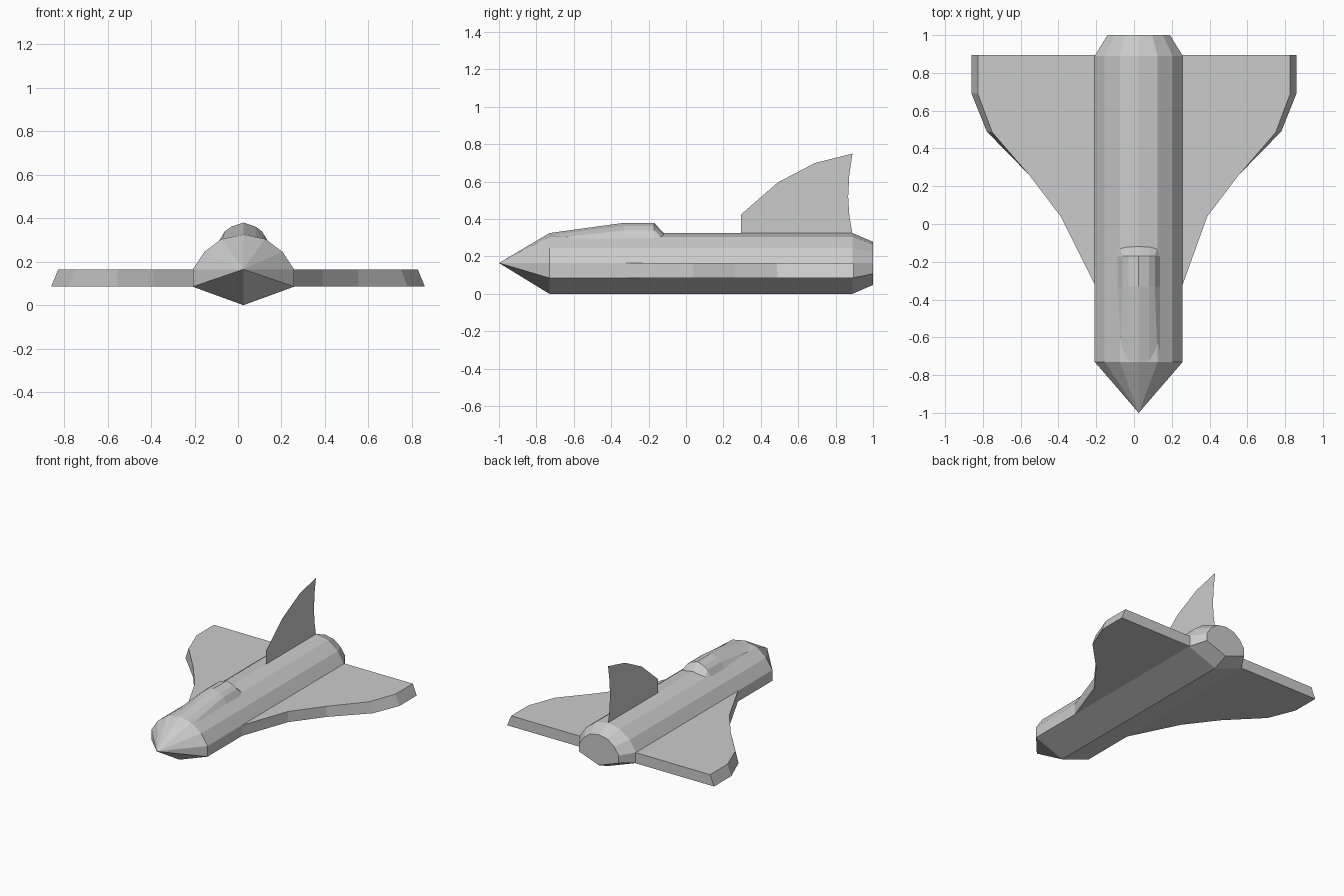
import bpy, bmesh

if "Cube" in bpy.data.objects:
    bpy.data.objects.remove(bpy.data.objects["Cube"])

CX = 0.025  # fuselage centre line


def finish(name, bm):
    bmesh.ops.remove_doubles(bm, verts=bm.verts, dist=1e-4)
    bmesh.ops.recalc_face_normals(bm, faces=bm.faces)
    mesh = bpy.data.meshes.new(name)
    bm.to_mesh(mesh)
    bm.free()
    obj = bpy.data.objects.new(name, mesh)
    bpy.context.collection.objects.link(obj)
    return obj


def loft(name, rings):
    """Skin equal-length closed rings and cap both ends (a pointed end collapses)."""
    bm = bmesh.new()
    vs = [[bm.verts.new(p) for p in r] for r in rings]
    n = len(vs[0])
    for a, b in zip(vs, vs[1:]):
        for i in range(n):
            j = (i + 1) % n
            pts = (a[i], a[j], b[j], b[i])
            bm.faces.new(pts)
    for r in (vs[0], vs[-1]):
        if (r[0].co - r[n // 2].co).length > 1e-3:
            bm.faces.new(r)
    return finish(name, bm)


def mirrored(half):
    """Right half profile (first and last on the centre) to a closed ring."""
    return half + [(-x, z) for x, z in half[-2:0:-1]]


# Fuselage: pointed nose, straight hull, tapered tail
hull = mirrored([(0, 0), (0.233, 0.085), (0.233, 0.165), (0.18, 0.245),
                 (0.10, 0.305), (0, 0.325)])


def hull_ring(y, s):
    return [(CX + x * s, y, 0.165 + (z - 0.165) * s) for x, z in hull]


bm = bmesh.new()
rings = [[bm.verts.new(p) for p in hull_ring(y, s)]
         for y, s in ((-0.73, 1), (0.89, 1), (1.0, 0.71))]
tip = bm.verts.new((CX, -1.0, 0.165))
n = len(hull)
for i in range(n):
    j = (i + 1) % n
    bm.faces.new((tip, rings[0][i], rings[0][j]))
    for a, b in zip(rings, rings[1:]):
        bm.faces.new((a[i], a[j], b[j], b[i]))
bm.faces.new(rings[-1])
finish("fuselage", bm)

# Cockpit canopy: low at the front, raised at the back
low = mirrored([(0, 0.26), (0.117, 0.26), (0.117, 0.288), (0.10, 0.295),
                (0.055, 0.313), (0, 0.325)])
high = mirrored([(0, 0.26), (0.117, 0.26), (0.117, 0.288), (0.085, 0.34),
                 (0.055, 0.362), (0, 0.38)])
loft("canopy", [[(CX + x, y, z) for x, z in sec]
                for y, sec in ((-0.73, low), (-0.33, high), (-0.17, high), (-0.12, low))])

# Wings: flat slabs with a sloped outer edge
bottom = [(0.1, 0.895), (0.86, 0.895), (0.86, 0.69), (0.78, 0.49),
          (0.555, 0.26), (0.388, 0.04)]
top = [(0.1, 0.895), (0.827, 0.895), (0.827, 0.69), (0.75, 0.485),
       (0.555, 0.26), (0.388, 0.04)]
for side, name, root in ((1, "right_wing", 0.258), (-1, "left_wing", 0.208)):
    end = [(root, -0.32), (0.1, -0.32)]
    loft(name, [[(side * x, y, z) for x, y in outline + end]
                for outline, z in ((bottom, 0.085), (top, 0.165))])

# Tail fin: a thin sheet
fin = [(0.295, 0.315), (0.295, 0.425), (0.49, 0.595), (0.69, 0.70), (0.89, 0.75),
       (0.873, 0.635), (0.867, 0.52), (0.873, 0.42), (0.89, 0.32)]
bm = bmesh.new()
bm.faces.new([bm.verts.new((CX, y, z)) for y, z in fin])
finish("tail_fin", bm)
